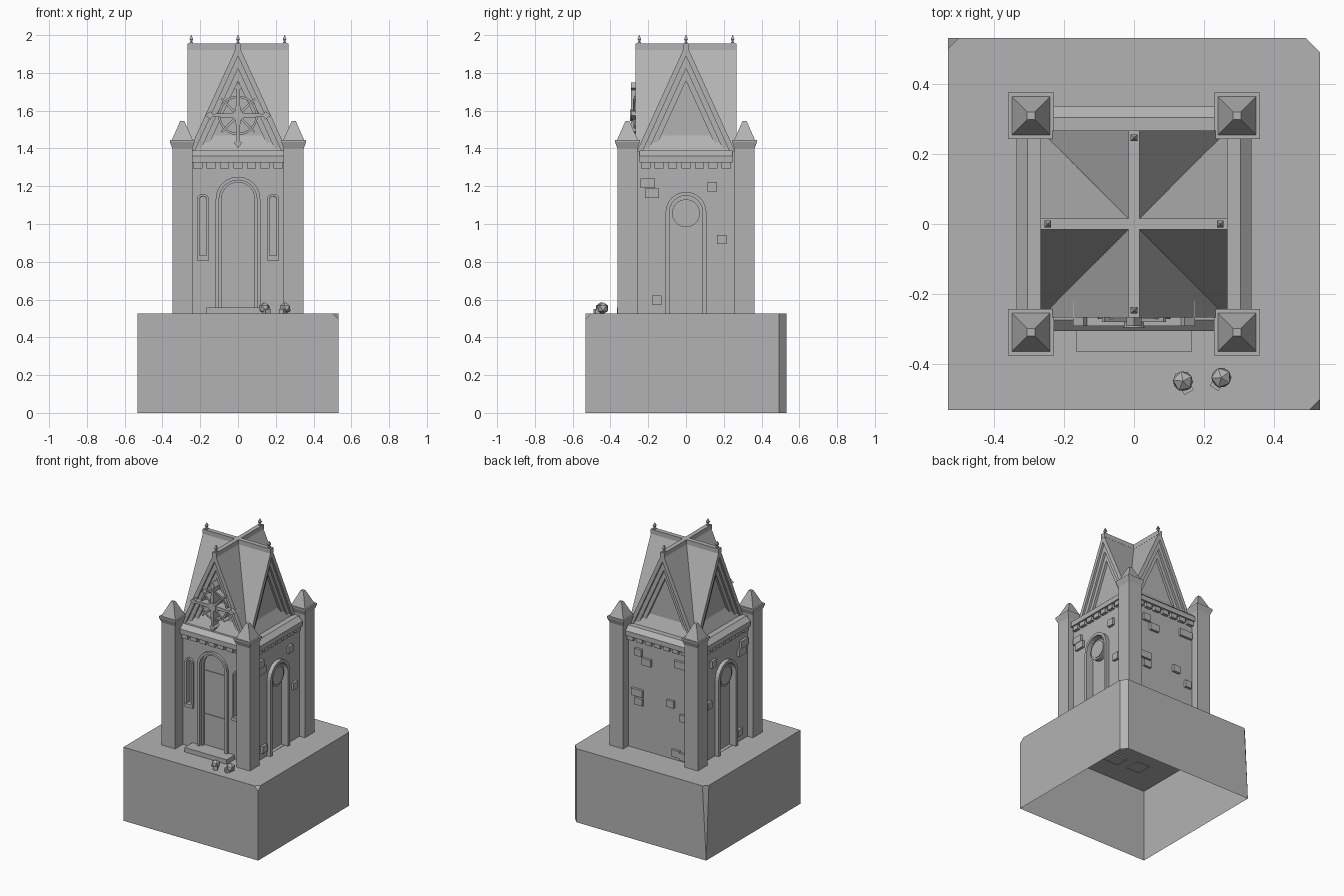
import bpy, bmesh, math
from mathutils import Matrix, Vector

if "Cube" in bpy.data.objects:
    bpy.data.objects.remove(bpy.data.objects["Cube"])

stone = bpy.data.materials.new("grey_stone")
stone.use_nodes = True
GREY = (0.45, 0.45, 0.45, 1)
stone.diffuse_color = GREY
stone.node_tree.nodes["Principled BSDF"].inputs["Base Color"].default_value = GREY

GROUND, EAVES, RIDGE = 0.525, 1.385, 1.955
FRONT, RIGHT, BACK, LEFT = range(4)
NAMES = ["front", "right", "back", "left"]
WALL = [0.275, 0.305, 0.305, 0.305]


def finish(name, bm):
    bmesh.ops.recalc_face_normals(bm, faces=bm.faces[:])
    mesh = bpy.data.meshes.new(name)
    bm.to_mesh(mesh)
    bm.free()
    mesh.materials.append(stone)
    obj = bpy.data.objects.new(name, mesh)
    bpy.context.collection.objects.link(obj)
    return obj


def box(name, lo, hi):
    bm = bmesh.new()
    bmesh.ops.create_cube(bm, size=1)
    for v in bm.verts:
        v.co = [(a + b) / 2 + c * (b - a) for a, b, c in zip(lo, hi, v.co)]
    return finish(name, bm)


def prism(name, side, outline, near, far):
    """Extrude a (sideways, height) outline outward from one side of the tower."""
    bm = bmesh.new()
    face = bm.faces.new([bm.verts.new((u, -near, z)) for u, z in outline])
    new = bmesh.ops.extrude_face_region(bm, geom=[face])["geom"]
    moved = [g for g in new if isinstance(g, bmesh.types.BMVert)]
    bmesh.ops.translate(bm, verts=moved, vec=(0, near - far, 0))
    bm.transform(Matrix.Rotation(side * math.pi / 2, 4, "Z"))
    return finish(name, bm)


def plate(name, side, u, z, w, h, near, far):
    pts = [(u - w, z - h), (u + w, z - h), (u + w, z + h), (u - w, z + h)]
    return prism(name, side, pts, near, far)


def arch(u, half, bottom, top, n=12):
    arc = [math.pi * i / n for i in range(n + 1)]
    pts = [(u + half * math.cos(a), top - half + half * math.sin(a)) for a in arc]
    return [(u + half, bottom)] + pts + [(u - half, bottom)]


def arch_frame(name, side, u, half, bottom, top, t, near, far):
    outer, inner = arch(u, half, bottom, top), arch(u, half - t, bottom, top - t)
    return prism(name, side, outer + inner[::-1], near, far)


def stack(name, center, rings, sides=4):
    """Loft regular rings given as (radius, height) and cap both ends."""
    bm = bmesh.new()
    loops = []
    for r, z in rings:
        angles = [2 * math.pi * (i + 0.5) / sides for i in range(sides)]
        loops.append([bm.verts.new((center[0] + r * math.cos(a), center[1] + r * math.sin(a), z)) for a in angles])
    for a, b in zip(loops, loops[1:]):
        for i in range(sides):
            j = (i + 1) % sides
            bm.faces.new((a[i], a[j], b[j], b[i]))
    bm.faces.new(loops[0])
    bm.faces.new(loops[-1])
    return finish(name, bm)


# Plinth: hollow block, open below, with chipped corners
E, T = 0.532, GROUND
bm = bmesh.new()
bmesh.ops.create_cube(bm, size=1)
for v in bm.verts:
    v.co = (v.co.x * 2 * E, v.co.y * 2 * E, (v.co.z + 0.5) * T)
chips = [((E - 0.04, E, T), (E, E - 0.04, T), (E, E - 0.04, 0)),
         ((0.03 - E, E, T), (-E, E - 0.03, T), (-E, E, 0.002)),
         ((E - 0.03, -E, T), (E, 0.03 - E, T), (E, -E, T - 0.03))]
for chip in chips:
    a, b, c = map(Vector, chip)
    normal = (b - a).cross(c - a)
    if normal.dot(a) < 0:
        normal.negate()
    cut = bmesh.ops.bisect_plane(bm, geom=bm.verts[:] + bm.edges[:] + bm.faces[:],
                                 plane_co=a, plane_no=normal, clear_outer=True)
    bmesh.ops.holes_fill(bm, edges=[e for e in bm.edges if e.is_boundary])
bmesh.ops.recalc_face_normals(bm, faces=bm.faces[:])
bmesh.ops.delete(bm, geom=[f for f in bm.faces if f.normal.z < -0.9], context="FACES_ONLY")
finish("plinth", bm)

# Tower body with recessed openings
body = box("tower_body", (-0.305, -WALL[FRONT], GROUND), (0.305, 0.305, EAVES))
openings = [(FRONT, arch(0, 0.1, 0.555, 1.23)),
            (RIGHT, arch(0, 0.088, GROUND + 0.002, 1.15)),
            (LEFT, arch(0, 0.088, GROUND + 0.002, 1.15))]
openings += [(FRONT, arch(s * 0.186, 0.019, 0.83, 1.145)) for s in (-1, 1)]
for side, outline in openings:
    cutter = prism("opening_cutter", side, outline, WALL[side] - 0.025, WALL[side] + 0.1)
    cutter.hide_render = True
    mod = body.modifiers.new("opening", "BOOLEAN")
    mod.operation, mod.object, mod.solver = "DIFFERENCE", cutter, "EXACT"
    bpy.context.view_layer.objects.active = body
    bpy.ops.object.modifier_apply(modifier=mod.name)
    bpy.data.objects.remove(cutter)

# Front door, slit windows and step
w = WALL[FRONT]
arch_frame("door_frame", FRONT, 0, 0.118, GROUND, 1.25, 0.018, w - 0.01, w + 0.018)
arch_frame("door_inner_frame", FRONT, 0, 0.1, GROUND, 1.232, 0.012, w - 0.025, w - 0.004)
for z in (0.77, 1.08):
    plate("door_hinge", FRONT, 0, z, 0.086, 0.01, w - 0.026, w - 0.02)
for s in (-1, 1):
    arch_frame("slit_window_frame", FRONT, s * 0.186, 0.032, 0.81, 1.16, 0.013, w - 0.01, w + 0.015)
    plate("slit_window_sill", FRONT, s * 0.186, 0.82, 0.032, 0.012, w - 0.01, w + 0.018)
box("door_step", (-0.166, -0.365, GROUND - 0.01), (0.166, -w, 0.557))

# Side doorways with round medallions
for side in (RIGHT, LEFT):
    w = WALL[side]
    arch_frame("side_arch_" + NAMES[side], side, 0, 0.108, GROUND, 1.17, 0.02, w - 0.01, w + 0.028)
    for name, r, depth in (("medallion_rim", 0.074, 0.006), ("medallion_disc", 0.062, 0.012)):
        ring = [(r * math.cos(a * math.pi / 10), 1.057 + r * math.sin(a * math.pi / 10)) for a in range(20)]
        prism(name, side, ring, w - 0.026, w + depth)

# Cornice, dentils, stepped gable and roof end on every side
SLOPE = (RIDGE - EAVES) / 0.26
for side, w in enumerate(WALL):
    bm = bmesh.new()
    profile = [(w - 0.02, 1.325), (w + 0.032, 1.325), (w + 0.032, 1.36), (w, EAVES + 0.004), (w - 0.02, EAVES + 0.004)]
    ends = [[bm.verts.new((x, -d, z)) for d, z in profile] for x in (-0.246, 0.246)]
    for i in range(len(profile)):
        j = (i + 1) % len(profile)
        bm.faces.new((ends[0][i], ends[0][j], ends[1][j], ends[1][i]))
    for end in ends:
        bm.faces.new(end)
    bm.transform(Matrix.Rotation(side * math.pi / 2, 4, "Z"))
    finish("cornice_" + NAMES[side], bm)
    for i in range(-3, 4):
        plate("dentil", side, i * 0.071, 1.311, 0.024, 0.017, w - 0.01, w + 0.022)
    for i in range(3):
        a, b = 0.26 - 0.03 * i, 0.23 - 0.03 * i
        chevron = [(-a, EAVES), (0, EAVES + a * SLOPE), (a, EAVES),
                   (b, EAVES), (0, EAVES + b * SLOPE), (-b, EAVES)]
        prism("gable_moulding_" + NAMES[side], side, chevron, 0.22, 0.267 - 0.014 * i)

# Crossed roofs with ridge caps and finials
triangle = [(-0.26, EAVES), (0.26, EAVES), (0, RIDGE)]
for side in (FRONT, RIGHT):
    prism("roof", side, triangle, -0.222, 0.222)
    cap = [(-0.016, RIDGE - 0.033), (0.016, RIDGE - 0.033), (0.016, RIDGE), (-0.016, RIDGE)]
    prism("ridge_cap", side, cap, -0.268, 0.268)
for x, y in ((0, 1), (0, -1), (1, 0), (-1, 0)):
    stack("finial", (x * 0.247, y * 0.247), [(0.012, RIDGE - 0.005), (0.012, RIDGE + 0.006), (0.005, RIDGE + 0.012),
                                            (0.014, RIDGE + 0.023), (0.002, 2.0)])

# Corner pillars with flared caps and blunt pyramids
Q = math.sqrt(2)
for x in (-0.295, 0.295):
    for y in (-0.31, 0.31):
        stack("corner_pillar", (x, y), [(0.053 * Q, GROUND - 0.005), (0.053 * Q, 1.4), (0.066 * Q, 1.435),
                                       (0.066 * Q, 1.445), (0.055 * Q, 1.445), (0.011 * Q, 1.545)])

# Star ornament on the front gable
CZ = 1.575
for k in range(8):
    a = k * math.pi / 4
    length, half = (0.165, 0.014) if k % 2 == 0 else (0.125, 0.008)
    arm = [(0, -half), (length, -half * 0.6), (length, half * 0.6), (0, half)]
    if k % 2 == 0:
        arm[1:3] = [(0.135, -0.008), (0.145, -0.022), (length + 0.01, 0), (0.145, 0.022), (0.135, 0.008)]
    turned = [(p * math.cos(a) - q * math.sin(a), CZ + p * math.sin(a) + q * math.cos(a)) for p, q in arm]
    prism("star_arm", FRONT, turned, 0.22, 0.292 if k % 2 == 0 else 0.28)
circle = [(math.cos(i * math.pi / 12), math.sin(i * math.pi / 12)) for i in range(25)]
rim = [(0.105 * c, CZ + 0.105 * s) for c, s in circle] + [(0.093 * c, CZ + 0.093 * s) for c, s in circle[::-1]]
prism("star_ring", FRONT, rim, 0.22, 0.272)
prism("star_boss", FRONT, [(0.03 * c, CZ + 0.03 * s) for c, s in circle[:-1]], 0.22, 0.296)

# Raised bricks as (sideways, height, half width)
side_bricks = [(-0.203, 1.215, 0.038), (-0.18, 1.163, 0.038), (0.14, 1.197, 0.025),
               (0.19, 0.918, 0.025), (-0.155, 0.596, 0.025)]
back_bricks = [(-0.156, 1.22, 0.028), (-0.09, 1.165, 0.036), (0.18, 1.215, 0.05), (-0.165, 0.93, 0.045),
               (-0.15, 0.87, 0.03), (0.1, 0.92, 0.028), (0.14, 0.575, 0.03), (0.2, 0.565, 0.028), (0.2, 0.84, 0.025)]
for side, flip, bricks in ((RIGHT, 1, side_bricks), (LEFT, -1, side_bricks), (BACK, 1, back_bricks)):
    for u, z, half in bricks:
        plate("brick", side, flip * u, z, half, 0.025, WALL[side] - 0.01, WALL[side] + 0.018)

# Two small skulls by the step
for x, y, turn in ((0.14, -0.45, 0.5), (0.25, -0.44, -0.6)):
    bm = bmesh.new()
    bmesh.ops.create_icosphere(bm, subdivisions=1, radius=0.032, matrix=Matrix.Translation((0, 0, 0.032)))
    bmesh.ops.create_cube(bm, size=0.03, matrix=Matrix.Translation((0, -0.022, 0.014)))
    bm.transform(Matrix.Translation((x, y, GROUND - 0.003)) @ Matrix.Rotation(turn, 4, "Z"))
    finish("small_skull", bm)
